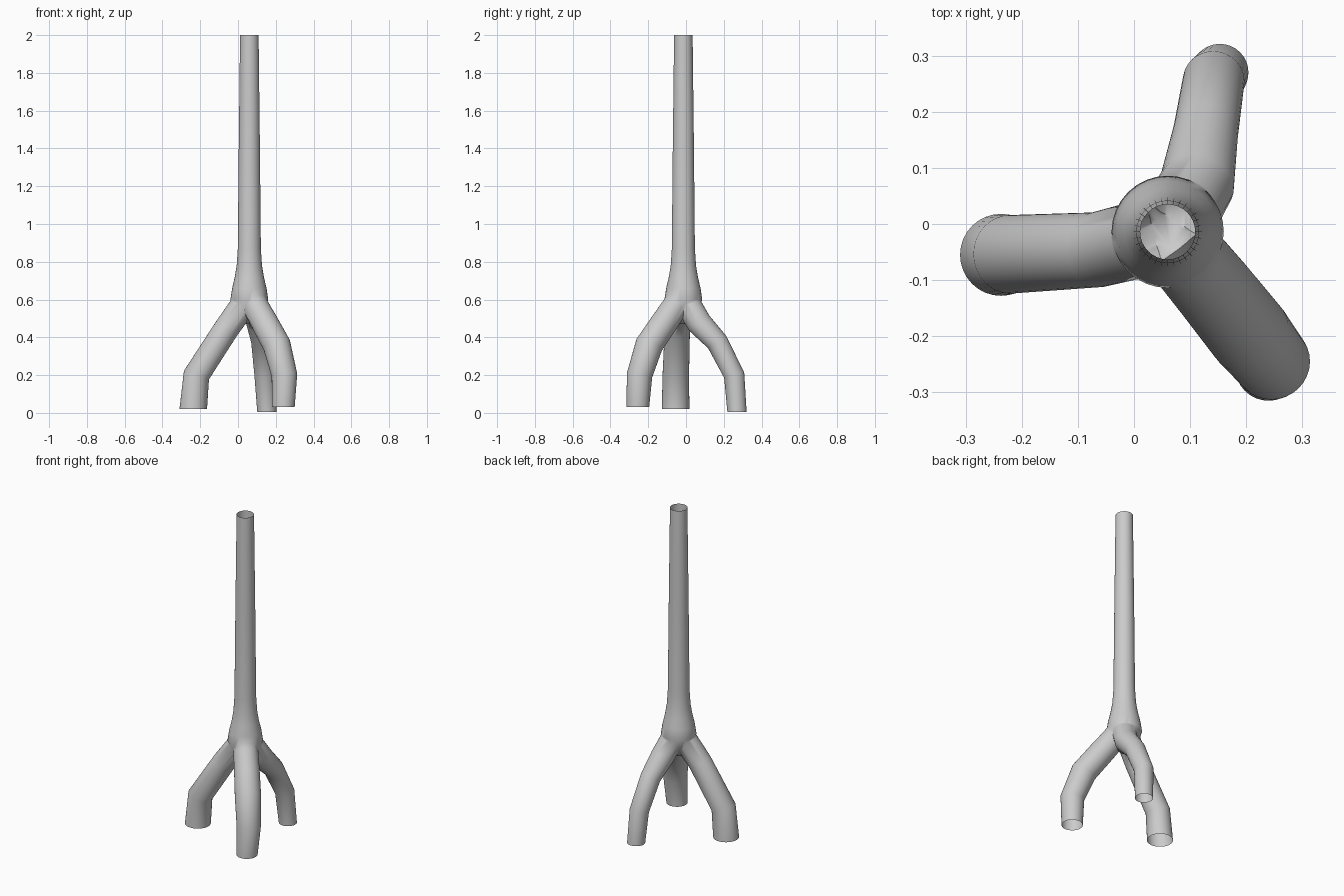
import bpy, bmesh, math
from mathutils import Vector

cube = bpy.data.objects.get("Cube")
if cube:
    bpy.data.objects.remove(cube)

SIDES = 32
UP = Vector((0, 0, 1))

grey = bpy.data.materials.new("plain_grey")
grey.use_nodes = True
grey.diffuse_color = (0.6, 0.6, 0.6, 1)
grey.node_tree.nodes["Principled BSDF"].inputs["Base Color"].default_value = (0.6, 0.6, 0.6, 1)


def tube(name, path):
    """Closed round tube through (x, y, z, radius) stations, listed bottom to top."""
    bm = bmesh.new()
    pts = [Vector(p[:3]) for p in path]
    rings = []
    for i, p in enumerate(pts):
        # The two ends stay level; the rings between are mitred
        axis = UP
        if 0 < i < len(pts) - 1:
            axis = ((p - pts[i - 1]).normalized() + (pts[i + 1] - p).normalized()).normalized()
        turn = UP.rotation_difference(axis)
        r = path[i][3]
        ring = []
        for k in range(SIDES):
            a = 2 * math.pi * k / SIDES
            ring.append(bm.verts.new(p + turn @ Vector((r * math.cos(a), r * math.sin(a), 0))))
        rings.append(ring)
    for low, high in zip(rings, rings[1:]):
        for k in range(SIDES):
            n = (k + 1) % SIDES
            bm.faces.new((low[k], low[n], high[n], high[k]))
    bm.faces.new(rings[0][::-1])
    bm.faces.new(rings[-1])
    mesh = bpy.data.meshes.new(name)
    bm.to_mesh(mesh)
    bm.free()
    mesh.materials.append(grey)
    obj = bpy.data.objects.new(name, mesh)
    bpy.context.collection.objects.link(obj)
    return obj


# Tapering trunk with a flared foot
CX, CY = 0.06, -0.014
profile = [(0.47, 0.03), (0.53, 0.08), (0.6, 0.1), (0.66, 0.091), (0.72, 0.077),
           (0.78, 0.067), (0.87, 0.061), (1.4, 0.056), (2.0, 0.049)]
trunk = tube("trunk", [(CX, CY, z, r) for z, r in profile])

# Three bent legs that run up into the trunk
legs = {
    "right_leg": [(-0.237, -0.055, 0.02, 0.073), (-0.22, -0.054, 0.2, 0.07),
                  (-0.065, -0.046, 0.44, 0.067), (0.02, -0.025, 0.56, 0.069), (CX, CY, 0.67, 0.06)],
    "back_leg": [(0.153, 0.27, 0.005, 0.051), (0.142, 0.255, 0.2, 0.055),
                 (0.128, 0.165, 0.375, 0.058), (0.112, 0.07, 0.475, 0.067),
                 (0.085, 0.02, 0.56, 0.068), (CX, CY, 0.67, 0.06)],
    "front_left_leg": [(0.24, -0.255, 0.03, 0.06), (0.246, -0.246, 0.2, 0.068),
                       (0.205, -0.195, 0.36, 0.074), (0.145, -0.12, 0.47, 0.072),
                       (0.095, -0.06, 0.56, 0.07), (CX, CY, 0.67, 0.06)],
}

# Weld each leg to the trunk
for name, path in legs.items():
    leg = tube(name, path)
    weld = trunk.modifiers.new(name, "BOOLEAN")
    weld.operation = "UNION"
    weld.solver = "EXACT"
    weld.object = leg
    bpy.context.view_layer.objects.active = trunk
    bpy.ops.object.modifier_apply(modifier=weld.name)
    bpy.data.objects.remove(leg)
trunk.name = "hollow_trunk_with_legs"

# Open the top and the three feet
bm = bmesh.new()
bm.from_mesh(trunk.data)
caps = [f for f in bm.faces if abs(f.normal.z) > 0.95
        and not 0.06 < f.calc_center_median().z < 1.95]
bmesh.ops.delete(bm, geom=caps, context="FACES")

# Soften the seams around the joints
joint = [v for v in bm.verts if 0.42 < v.co.z < 0.72]
bmesh.ops.remove_doubles(bm, verts=joint, dist=0.004)
bm.to_mesh(trunk.data)
bm.free()

bpy.ops.object.select_all(action="DESELECT")
trunk.select_set(True)
bpy.context.view_layer.objects.active = trunk
bpy.ops.object.shade_smooth_by_angle(angle=math.radians(60))
